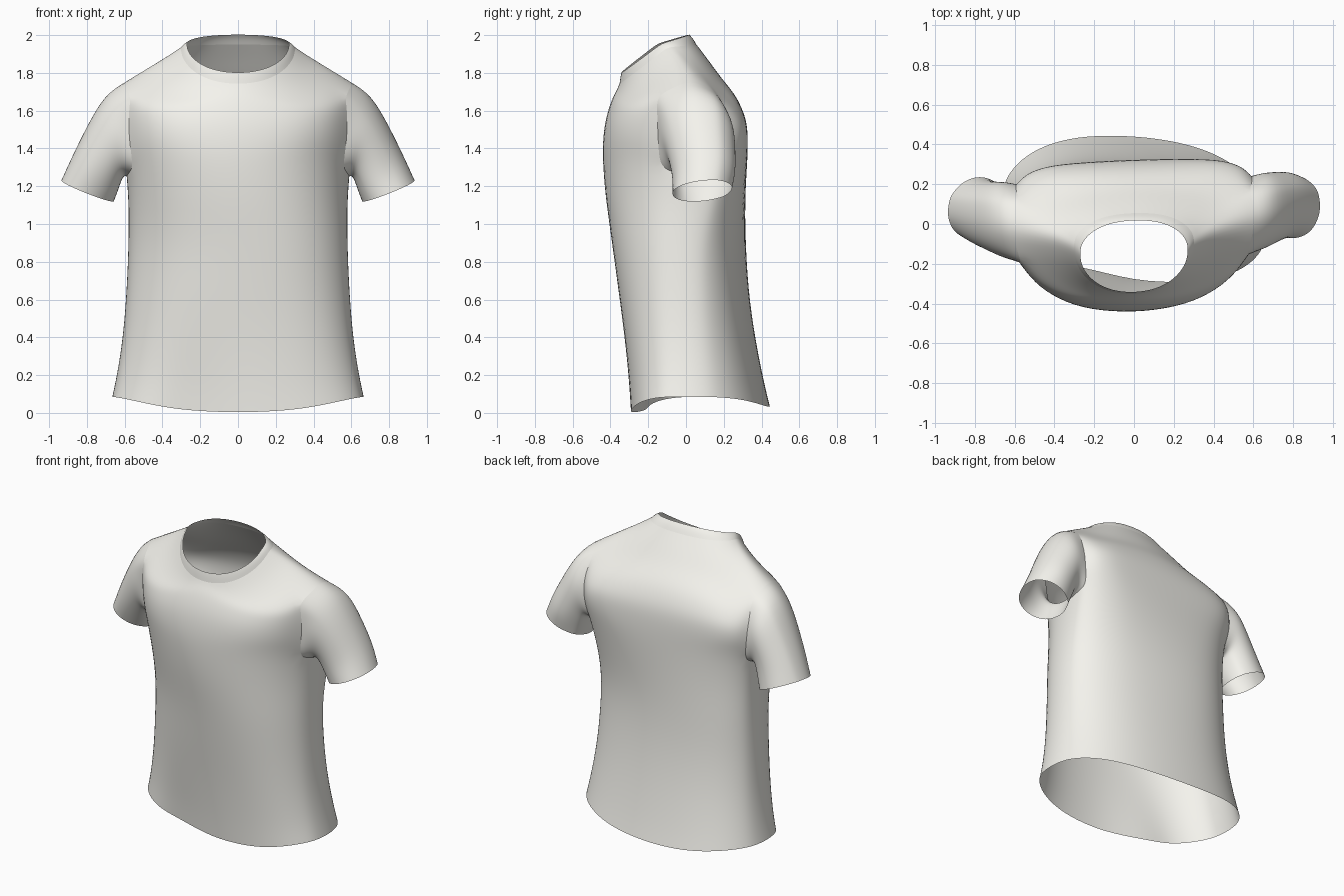
import bpy, bmesh, math
from mathutils import Vector

if "Cube" in bpy.data.objects:
    bpy.data.objects.remove(bpy.data.objects["Cube"])

# Torso rings: half width, side y, front y, back y, side z, front z, back z, front / back squareness
RINGS = [
    (.660, .05, -.285, .44, .085, .00, .03, 2.6, 2.3),
    (.635, .05, -.295, .41, .20, .15, .15, 2.5, 2.3),
    (.603, .04, -.320, .36, .40, .40, .40, 2.4, 2.35),
    (.584, .03, -.355, .325, .65, .65, .65, 2.25, 2.4),
    (.574, .03, -.390, .31, .90, .90, .90, 2.15, 2.5),
    (.573, .04, -.425, .313, 1.10, 1.12, 1.12, 2.15, 2.8),
    (.584, .05, -.440, .32, 1.24, 1.30, 1.30, 2.25, 3.4),
    (.602, .05, -.441, .322, 1.37, 1.42, 1.42, 2.35, 4.2),
    (.608, .04, -.430, .317, 1.50, 1.53, 1.54, 2.4, 4.4),
    (.608, .02, -.412, .29, 1.64, 1.61, 1.63, 2.4, 4.2),
    (.595, .00, -.392, .25, 1.765, 1.67, 1.71, 2.4, 3.8),
    (.480, -.03, -.377, .18, 1.835, 1.70, 1.79, 2.3, 3.0),
    (.380, -.06, -.362, .12, 1.89, 1.722, 1.87, 2.2, 2.6),
    (.300, -.11, -.352, .055, 1.935, 1.74, 1.95, 2.1, 2.3),
    (.268, -.14, -.342, .018, 1.955, 1.80, 2.003, 2.1, 2.2),
]
# Lowers the shoulder corners and lifts the underarm corners
DIP = {5: -.02, 6: -.045, 7: -.025, 8: .01, 9: .045, 10: .068, 11: .055, 12: .025}
QUAD = [0, 11, 22, 38, 55, 72]
ANGLES = QUAD + [90] + [180 - a for a in QUAD[:0:-1]]
ANGLES += [a + 180 for a in ANGLES]            # 24 columns, 0 = +x side, 90 = back
N = len(ANGLES)
GROW = 1.013                                   # offsets subdivision shrinkage

cloth = bpy.data.materials.new("cloth")
cloth.diffuse_color = (.91, .90, .85, 1)
cloth.use_nodes = True
cloth.node_tree.nodes["Principled BSDF"].inputs["Base Color"].default_value = cloth.diffuse_color


def ring_point(k, j):
    w, ys, yf, yb, zs, zf, zb, nf, nb = RINGS[k]
    a = math.radians(ANGLES[j % N])
    c, s = math.cos(a), math.sin(a)
    y_end, z_end, n = (yb, zb, nb) if s > 0 else (yf, zf, nf)
    t = abs(s) ** (2 / n)
    x = math.copysign(abs(c) ** (2 / n), c) * w * GROW
    z = zs + (z_end - zs) * (t if k > 5 else t ** 4)
    z -= DIP.get(k, 0) * abs(math.sin(2 * a))
    return Vector((x, ys + (y_end - ys) * t * GROW, z))


def drape(p):
    """Slight twist of the cloth and a soft fold at the front hem."""
    f = min(1, max(0, (p.z - .9) / .4))
    y = p.y + p.x * (-.07 + .105 * f)
    if p.y < 0:
        y += .05 * max(0, 1 - p.z / .5) * math.exp(-((p.x + .27) / .13) ** 2)
    return Vector((p.x, y, p.z))


def loft(name, loops, skip=lambda k, j: False):
    bm = bmesh.new()
    rows = [[bm.verts.new(drape(p)) for p in loop] for loop in loops]
    for k in range(len(rows) - 1):
        n = len(rows[k])
        for j in range(n):
            if not skip(k, j):
                i = (j + 1) % n
                bm.faces.new((rows[k][j], rows[k][i], rows[k + 1][i], rows[k + 1][j]))
    bmesh.ops.delete(bm, geom=[v for v in bm.verts if not v.link_faces], context='VERTS')
    bmesh.ops.recalc_face_normals(bm, faces=bm.faces)
    mesh = bpy.data.meshes.new(name)
    bm.to_mesh(mesh)
    bm.free()
    mesh.materials.append(cloth)
    for p in mesh.polygons:
        p.use_smooth = True
    obj = bpy.data.objects.new(name, mesh)
    bpy.context.collection.objects.link(obj)
    sub = obj.modifiers.new("smooth", 'SUBSURF')
    sub.levels = sub.render_levels = 2


# Body with an armhole opening on each side
K0, K1 = 6, 10
HOLE = {0, 1, N - 1, N - 2, N // 2, N // 2 + 1, N // 2 - 1, N // 2 - 2}
loft("body", [[ring_point(k, j) for j in range(N)] for k in range(14)],
     skip=lambda k, j: K0 <= k < K1 and j in HOLE)

# Collar band
seam, rim = ([ring_point(k, j) for j in range(N)] for k in (13, 14))
middle = [a.lerp(b, .5) + Vector((0, 0, .006)) for a, b in zip(seam, rim)]
loft("collar", [seam, middle, rim])

# Sleeves grow from the armhole edge to the cuff
edge = [(K0, j) for j in range(-2, 2)] + [(k, 2) for k in range(K0, K1)]
edge += [(K1, j) for j in range(2, -2, -1)] + [(k, -2) for k in range(K1, K0, -1)]
armhole = [ring_point(k, j) for k, j in edge]
phis = [math.atan2((p.z - 1.48) / .26, (p.y - .03) / .2) for p in armhole]
# centre, half vector from underside to top, half depth in y, front-to-back tilt
SLEEVE = [
    ((.655, .045, 1.470), (.050, 0, .222), .190, .00),
    ((.710, .062, 1.365), (.090, 0, .158), .175, .00),
    ((.757, .078, 1.262), (.122, 0, .100), .163, .01),
    ((.795, .085, 1.175), (.143, -.01, .056), .154, .015),
]
loops = [armhole]
for c, up, depth, tilt in SLEEVE:
    loops.append([Vector(c) + 1.025 * (Vector(up) * math.sin(f)
                  + Vector((0, depth, tilt)) * math.cos(f)) for f in phis])
for name, side in (("right_sleeve", 1), ("left_sleeve", -1)):
    loft(name, [[Vector((p.x * side, p.y, p.z)) for p in loop] for loop in loops])
